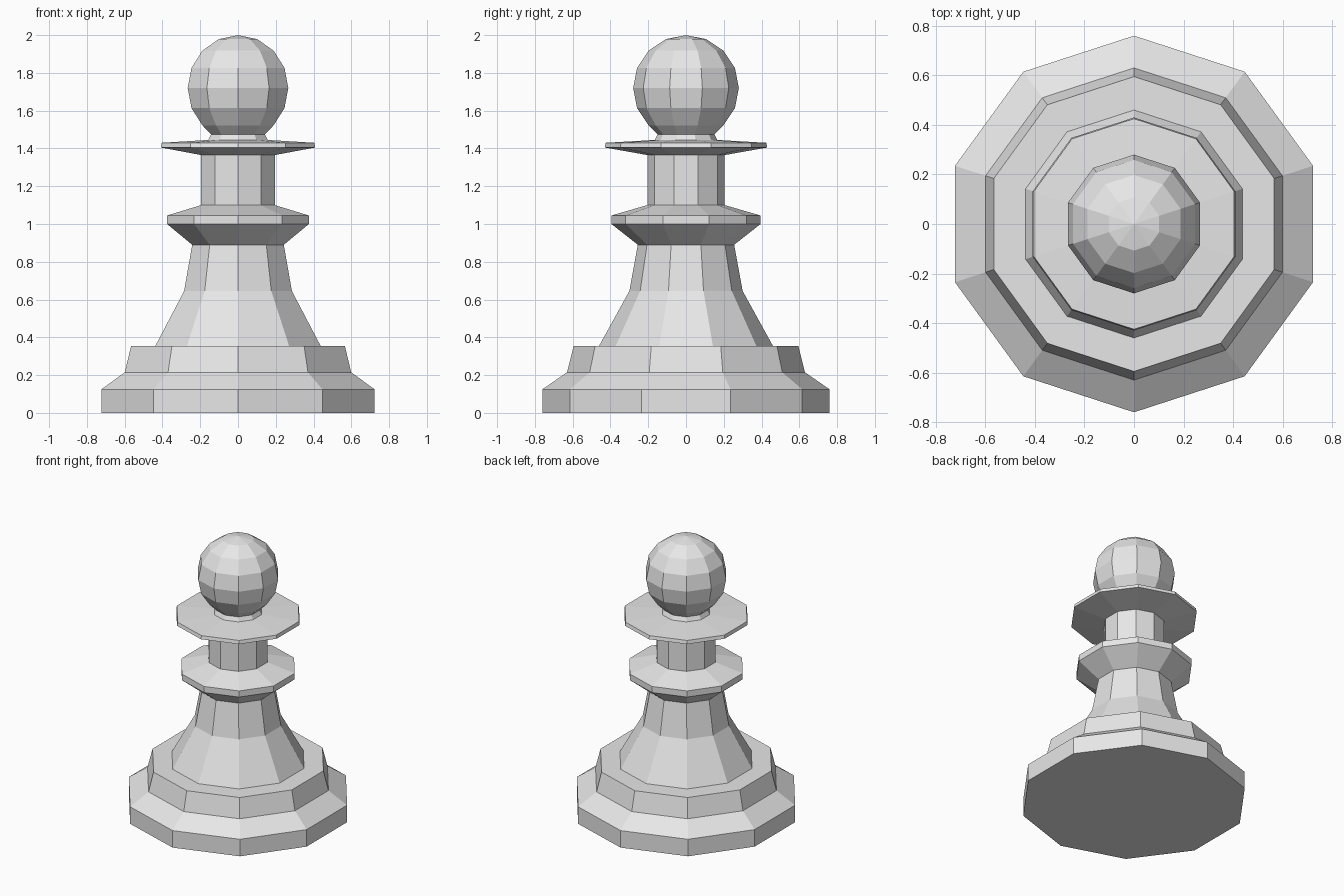
import bpy
import bmesh
from math import sin, cos, pi, radians

SIDES = 10

default = bpy.data.objects.get("Cube")
if default:
    bpy.data.objects.remove(default, do_unlink=True)

ivory = bpy.data.materials.new("pale_grey")
ivory.use_nodes = True
ivory.diffuse_color = (0.8, 0.8, 0.8, 1)
ivory.node_tree.nodes["Principled BSDF"].inputs["Base Color"].default_value = (0.8, 0.8, 0.8, 1)


def lathe(name, profile):
    """Turn a (radius, height) profile, listed upwards, into a ten-sided part."""
    bm = bmesh.new()
    rings = []
    for r, z in profile:
        if r == 0:
            rings.append([bm.verts.new((0, 0, z))] * SIDES)
        else:
            angles = [2 * pi * i / SIDES - pi / 2 for i in range(SIDES)]
            rings.append([bm.verts.new((r * cos(a), r * sin(a), z)) for a in angles])
    for low, high in zip(rings, rings[1:]):
        for i in range(SIDES):
            j = (i + 1) % SIDES
            corners = dict.fromkeys((low[i], low[j], high[j], high[i]))
            bm.faces.new(list(corners))
    mesh = bpy.data.meshes.new(name)
    bm.to_mesh(mesh)
    bm.free()
    mesh.materials.append(ivory)
    obj = bpy.data.objects.new(name, mesh)
    bpy.context.collection.objects.link(obj)
    return obj


# Stepped foot
lathe("base", [(0, 0), (0.76, 0), (0.76, 0.125), (0.63, 0.215),
               (0.595, 0.355), (0.46, 0.355)])

# Flared stem
lathe("body", [(0.46, 0.355), (0.3, 0.645), (0.255, 0.89)])

# Lower ring and the column above it
lathe("lower_collar", [(0.255, 0.89), (0.395, 1.0), (0.395, 1.045), (0.205, 1.1)])
lathe("neck", [(0.205, 1.1), (0.205, 1.365)])

# Thin disc below the head
lathe("upper_collar", [(0.205, 1.365), (0.43, 1.405), (0.425, 1.43), (0.165, 1.445)])

# Ball on a short throat
radius, centre = 0.28, 1.72
ball = [(radius * cos(radians(a)), centre + radius * sin(radians(a)))
        for a in (-45, -22.5, 0, 22.5, 45, 67.5)]
lathe("head", [(0.165, 1.445), (0.15, 1.475)] + ball + [(0, centre + radius)])
